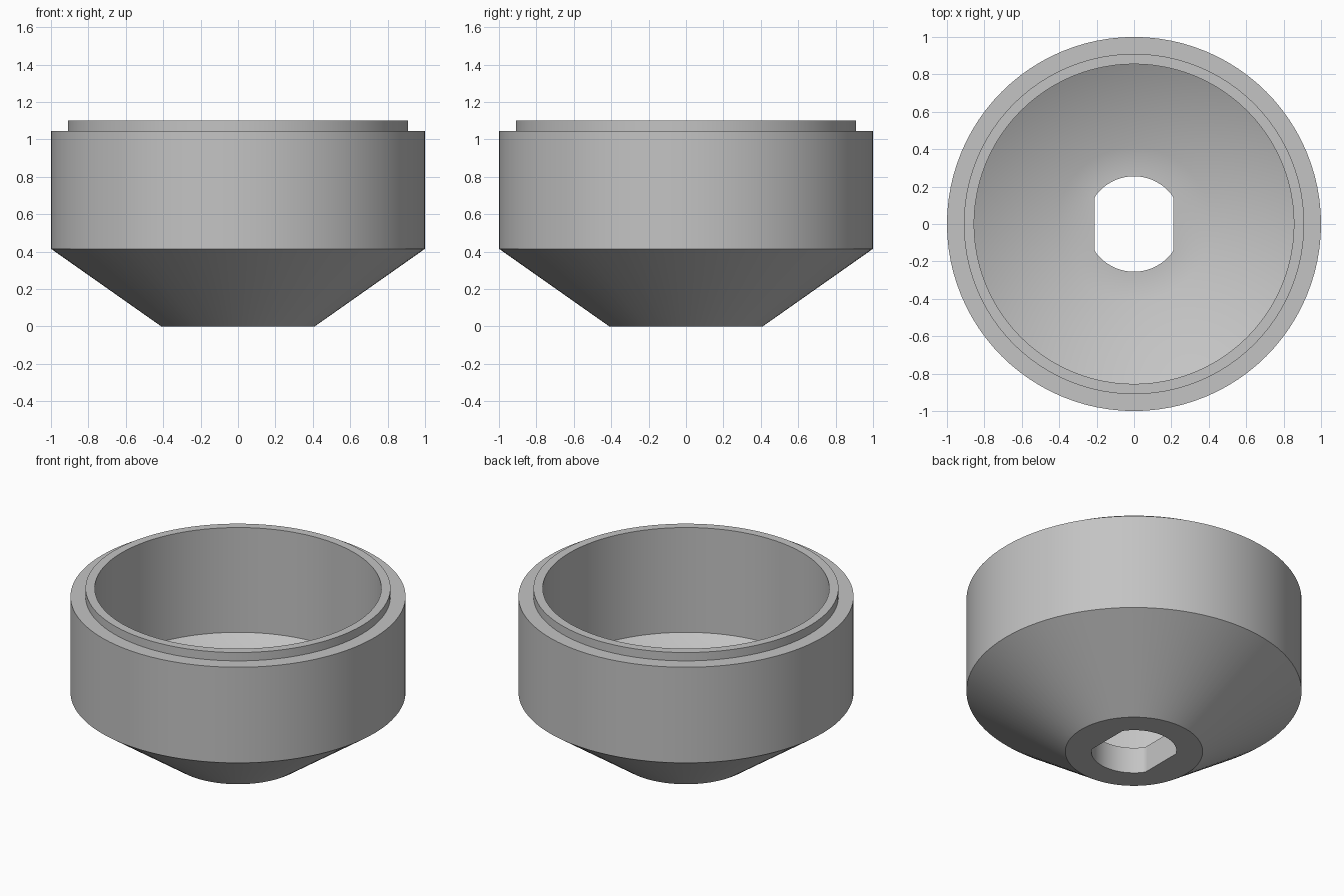
import bpy, bmesh, math

cube = bpy.data.objects.get("Cube")
if cube:
    bpy.data.objects.remove(cube, do_unlink=True)

SEGMENTS = 96
HOLE_RADIUS, HOLE_HALF_WIDTH = 0.255, 0.21

# Plain grey material
grey = bpy.data.materials.new("plain_grey")
grey.use_nodes = True
colour = (0.55, 0.55, 0.55, 1)
grey.diffuse_color = colour
grey.node_tree.nodes["Principled BSDF"].inputs["Base Color"].default_value = colour

# Closed wall section (radius, height), from the hole outwards, up and back inside
PROFILE = [
    (HOLE_RADIUS, 0), (0.41, 0), (1, 0.415), (1, 1.045), (0.91, 1.045),
    (0.91, 1.1), (0.855, 1.1), (0.855, 0.41), (0.41, 0.172), (HOLE_RADIUS, 0.172),
]


def ring(bm, radius, z):
    """Circle of vertices; the hole rings get two flat sides."""
    limit = HOLE_HALF_WIDTH if radius == HOLE_RADIUS else radius
    verts = []
    for i in range(SEGMENTS):
        a = math.tau * i / SEGMENTS
        x = max(-limit, min(limit, radius * math.cos(a)))
        verts.append(bm.verts.new((x, radius * math.sin(a), z)))
    return verts


# Bowl-shaped cup with stepped rim and double-flat hole
bm = bmesh.new()
rings = [ring(bm, r, z) for r, z in PROFILE]
for k, lower in enumerate(rings):
    upper = rings[(k + 1) % len(rings)]
    for i in range(SEGMENTS):
        j = (i + 1) % SEGMENTS
        bm.faces.new((lower[i], lower[j], upper[j], upper[i]))
bmesh.ops.recalc_face_normals(bm, faces=bm.faces)
mesh = bpy.data.meshes.new("cup_body")
bm.to_mesh(mesh)
bm.free()
mesh.materials.append(grey)
cup = bpy.data.objects.new("cup_body", mesh)
bpy.context.collection.objects.link(cup)

# Smooth walls with crisp rims
bpy.ops.object.select_all(action="DESELECT")
cup.select_set(True)
bpy.context.view_layer.objects.active = cup
bpy.ops.object.shade_smooth_by_angle(angle=math.radians(30))
